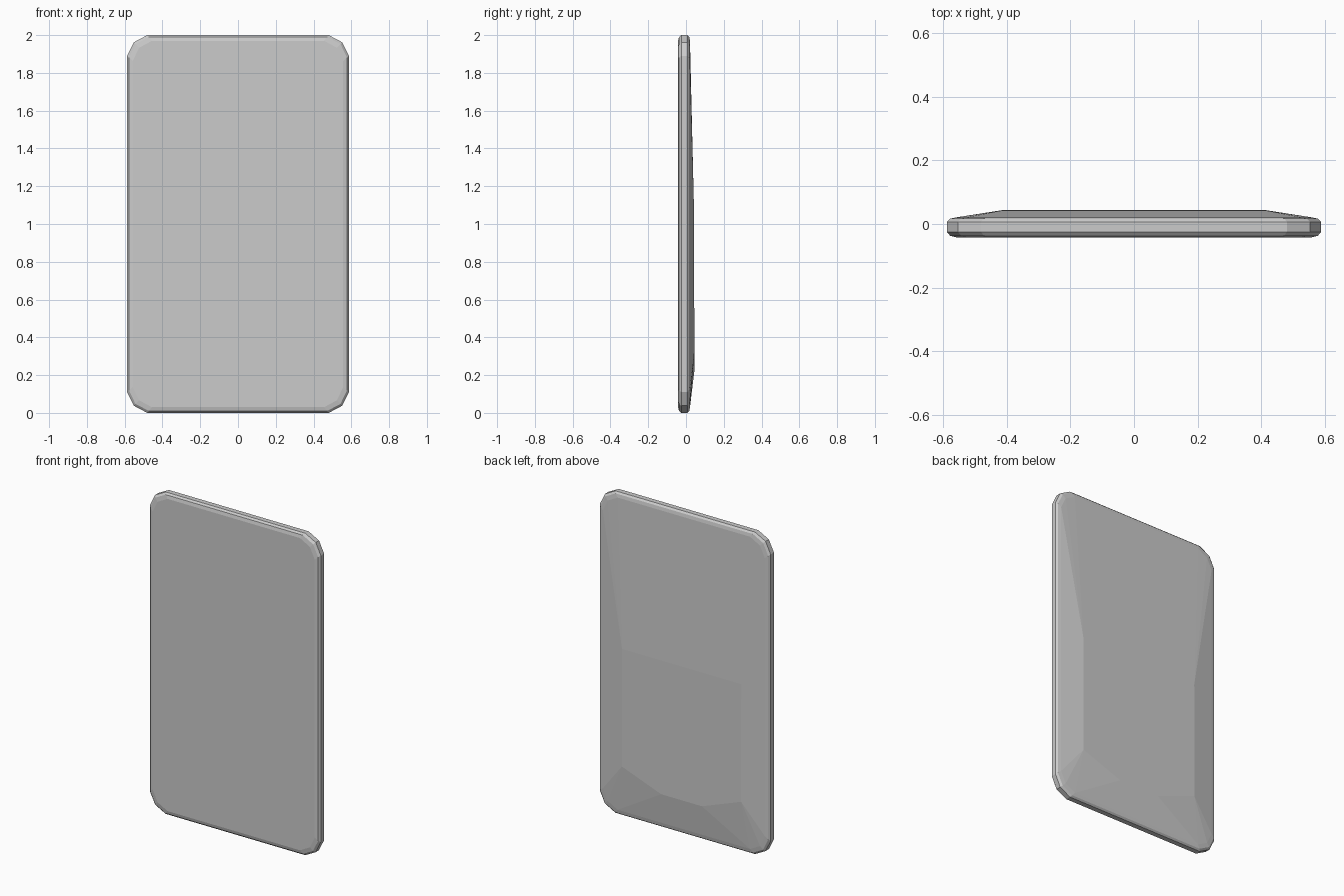
import bpy, bmesh

if "Cube" in bpy.data.objects:
    bpy.data.objects.remove(bpy.data.objects["Cube"])

W, H = 0.587, 1.0  # half width, half height

# Outline with chamfered three-point corners (upper right quadrant, going up)
quarter = [(0.587, 0.89), (0.552, 0.962), (0.48, 1.0)]
outline = (quarter + [(-x, z) for x, z in reversed(quarter)]
           + [(-x, -z) for x, z in quarter]
           + [(x, -z) for x, z in reversed(quarter)])

# Rounded rim: (inset, y) from the front face to the back edge
rim = [(0.030, -0.042), (0.010, -0.037), (0.0, -0.025),
       (0.0, 0.007), (0.010, 0.017), (0.030, 0.021)]

bm = bmesh.new()
rings = []
for inset, y in rim:
    sx, sz = (W - inset) / W, (H - inset) / H
    rings.append([bm.verts.new((x * sx, y, 1 + z * sz)) for x, z in outline])

# Flat front and the rim bands
bm.faces.new(rings[0])
for a, b in zip(rings, rings[1:]):
    for i in range(12):
        j = (i + 1) % 12
        bm.faces.new((a[i], a[j], b[j], b[i]))

# Raised back panel: straight upper edge, bowed lower edge
r = rings[-1]
ur, ul, ll, ml, mr, lr = [bm.verts.new(p) for p in (
    (0.41, 0.043, 1.05), (-0.41, 0.043, 1.05), (-0.41, 0.044, 0.32),
    (-0.14, 0.044, 0.22), (0.14, 0.044, 0.22), (0.41, 0.044, 0.32))]
faces = [
    (ur, ul, ll, ml, mr, lr),                                   # crown
    (ur, r[2], r[3], ul),                                       # long upper slope
    (ur, r[0], r[1]), (ur, r[1], r[2]),                         # upper corners
    (ul, r[3], r[4]), (ul, r[4], r[5]),
    (ul, r[5], r[6], ll), (lr, r[11], r[0], ur),                # sides
    (ll, r[6], r[7]), (ll, r[7], r[8]),                         # lower corners
    (lr, r[9], r[10]), (lr, r[10], r[11]),
    (ll, r[8], ml), (mr, r[9], lr), (ml, r[8], r[9], mr),       # lower slope
]
for f in faces:
    bm.faces.new(f)

bmesh.ops.recalc_face_normals(bm, faces=bm.faces)
mesh = bpy.data.meshes.new("slab_body")
bm.to_mesh(mesh)
bm.free()
bpy.context.collection.objects.link(bpy.data.objects.new("slab_body", mesh))
